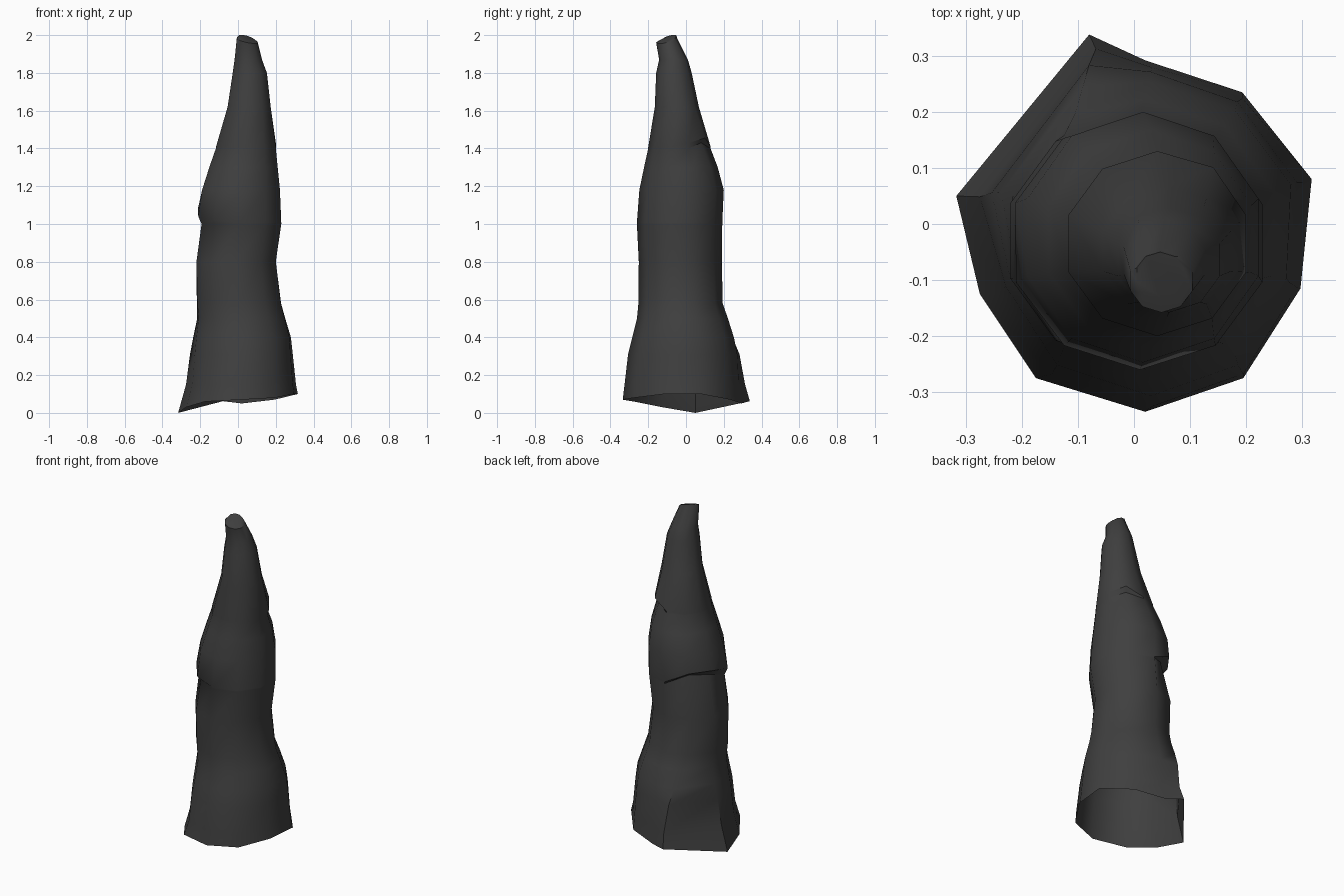
import bpy, bmesh, math

if "Cube" in bpy.data.objects:
    bpy.data.objects.remove(bpy.data.objects["Cube"])

N = 10
ANG = [math.radians(18 + 36 * i) for i in range(N)]
# ragged foot outline, counter-clockwise from +x
FOOT = [(.317, .08, .1), (.193, .235, .07), (.02, .292, .05), (-.08, .338, .062), (-.317, .05, 0),
        (-.275, -.125, .03), (-.175, -.275, .06), (.02, -.335, .07), (.195, -.275, .08), (.297, -.115, .1)]
# ring: height, xmin, xmax, ymin, ymax, how much of the foot outline remains
LOWER = [(.15, -.275, .307, -.327, .318, .9), (.31, -.254, .29, -.308, .3, .7),
         (.4, -.237, .28, -.285, .272, .5), (.5, -.216, .25, -.26, .23, .25),
         (.58, -.218, .228, -.252, .197, .1), (.8, -.22, .2, -.25, .19, 0)]
LEDGE1 = (1.0, -.208, .229, -.26, .192, 0)
MIDDLE = [(1.18, -.19, .222, -.247, .2, 0), (1.3, -.152, .21, -.222, .168, 0)]
LEDGE2 = (1.4, -.117, .2, -.2, .13, 0)
UPPER = [(1.62, -.055, .173, -.165, .068, 0), (1.8, -.028, .153, -.158, .03, 0),
         (1.87, -.018, .127, -.142, .01, 0)]


def ring(spec, lift={}, shrink={}):
    z, x0, x1, y0, y1, foot = spec
    cx, cy, hx, hy = (x0 + x1) / 2, (y0 + y1) / 2, (x1 - x0) / 2, (y1 - y0) / 2
    pts = []
    for i, a in enumerate(ANG):
        u = math.cos(a) / .951 * (1 - foot) + FOOT[i][0] / .317 * foot
        v = math.sin(a) * (1 - foot) + FOOT[i][1] / .337 * foot
        s = shrink.get(i, 1)
        pts.append((cx + u * hx * s, cy + v * hy * s, z + lift.get(i, 0)))
    return pts


# foot and body, with two undercut ledges (recessed ring, then overhanging lip)
rings = [FOOT] + [ring(s) for s in LOWER]
rings.append(ring(LEDGE1, {3: .05, 4: .04, 5: .0}, {3: .8, 4: .84, 5: .93, 6: .91}))
rings.append(ring(LEDGE1, {2: .01, 3: .08, 4: .08, 5: .04, 6: .02, 7: .006, 8: .006, 9: .006, 0: .006, 1: .006},
                  {3: 1.02, 4: 1.02, 5: 1.01}))
rings += [ring(s) for s in MIDDLE]
rings.append(ring(LEDGE2, {0: .0, 1: .03}, {0: .94, 1: .86}))
rings.append(ring(LEDGE2, {0: .03, 1: .055, 2: .01, 3: .006, 4: .006, 5: .006, 6: .006, 7: .006, 8: .006, 9: .006},
                  {1: 1.02}))
rings += [ring(s) for s in UPPER]

# tilted tip with a slightly sunken cap
tilt = {i: .012 * math.sin(a) - .012 * math.cos(a) for i, a in enumerate(ANG)}
rings.append(ring((1.972, -.006, .104, -.158, -.047, 0), tilt))
rings.append(ring((1.985, .005, .088, -.13, -.05, 0), tilt))

bm = bmesh.new()
loops = [[bm.verts.new(p) for p in r] for r in rings]
for a, b in zip(loops, loops[1:]):
    for i in range(N):
        j = (i + 1) % N
        bm.faces.new((a[i], a[j], b[j], b[i]))
bm.faces.new(loops[-1])
mesh = bpy.data.meshes.new("rock_spire")
bm.to_mesh(mesh)
bm.free()
spire = bpy.data.objects.new("rock_spire", mesh)
bpy.context.collection.objects.link(spire)
bpy.context.view_layer.objects.active = spire
spire.select_set(True)
bpy.ops.object.shade_smooth_by_angle(angle=math.radians(45))

# dark stone
stone = bpy.data.materials.new("dark_stone")
stone.diffuse_color = (.05, .05, .05, 1)
stone.use_nodes = True
stone.node_tree.nodes["Principled BSDF"].inputs["Base Color"].default_value = stone.diffuse_color
mesh.materials.append(stone)
